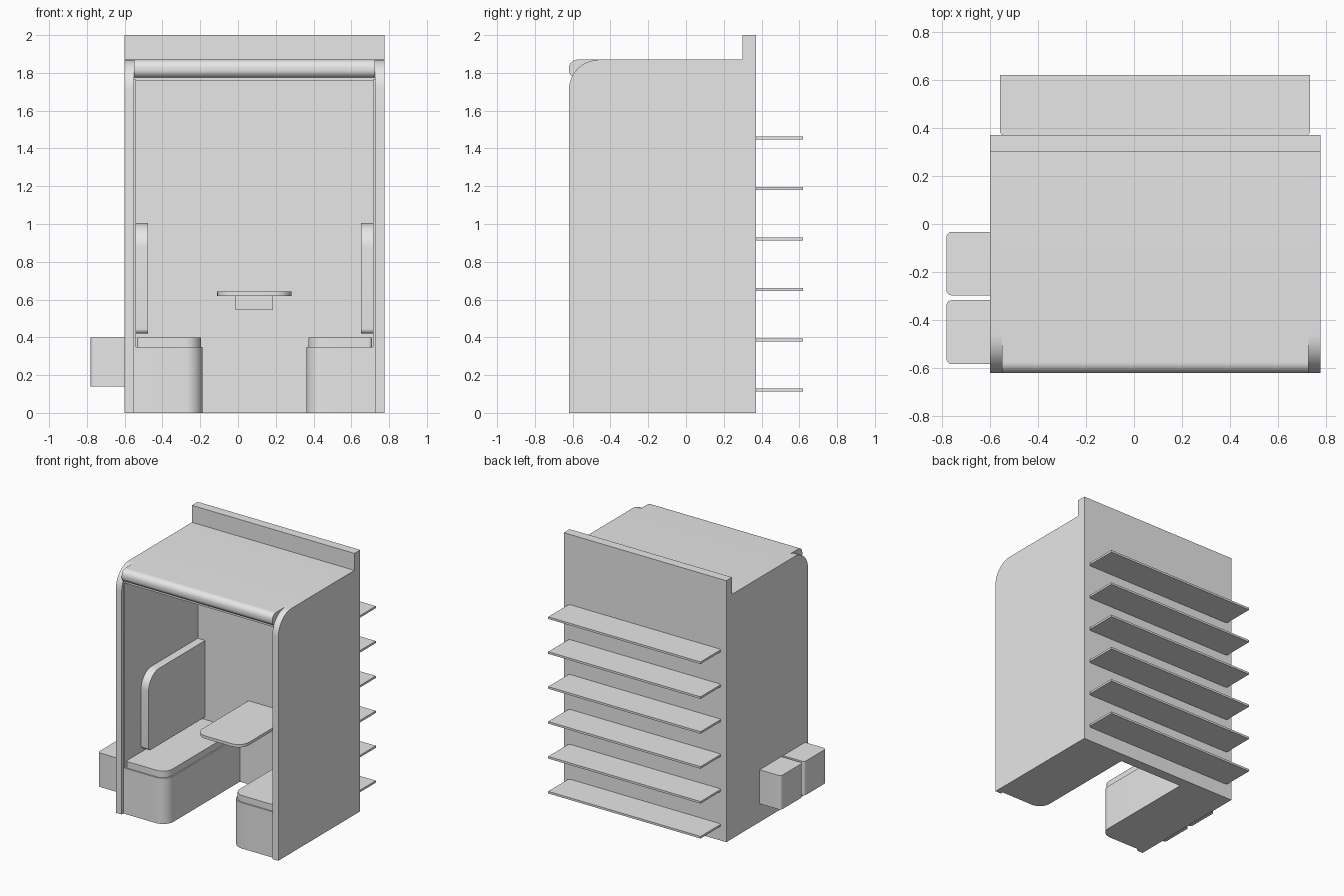
import bpy, bmesh, math

if "Cube" in bpy.data.objects:
    bpy.data.objects.remove(bpy.data.objects["Cube"])

CX = 0.0875                       # centre plane of the booth body
grey = bpy.data.materials.new("light_grey")
grey.diffuse_color = (0.8, 0.8, 0.8, 1)
grey.use_nodes = True
grey.node_tree.nodes["Principled BSDF"].inputs["Base Color"].default_value = grey.diffuse_color


def rounded(a0, b0, a1, b1, radii, n=10):
    """Rectangle outline; radii for corners (a0,b0), (a1,b0), (a1,b1), (a0,b1)."""
    corners = [(a0, b0, 1, 1), (a1, b0, -1, 1), (a1, b1, -1, -1), (a0, b1, 1, -1)]
    pts = []
    for i, ((a, b, sa, sb), r) in enumerate(zip(corners, radii)):
        if r == 0:
            pts.append((a, b))
            continue
        for k in range(n + 1):
            t = math.pi + math.pi / 2 * (i + k / n)
            pts.append((a + sa * r + r * math.cos(t), b + sb * r + r * math.sin(t)))
    return pts


def prism(name, outline, axis, lo, hi, mirror=False):
    """Extrude an outline along an axis, optionally mirrored across the booth."""
    def place(a, b, h):
        x, y, z = (h, a, b) if axis == "x" else (a, b, h)
        return (2 * CX - x if mirror else x, y, z)
    bm = bmesh.new()
    low = [bm.verts.new(place(a, b, lo)) for a, b in outline]
    high = [bm.verts.new(place(a, b, hi)) for a, b in outline]
    bm.faces.new(low)
    bm.faces.new(high)
    for i in range(len(low)):
        j = (i + 1) % len(low)
        bm.faces.new((low[i], low[j], high[j], high[i]))
    bmesh.ops.recalc_face_normals(bm, faces=bm.faces)
    mesh = bpy.data.meshes.new(name)
    bm.to_mesh(mesh)
    bm.free()
    ob = bpy.data.objects.new(name, mesh)
    bpy.context.collection.objects.link(ob)
    mesh.materials.append(grey)
    bpy.context.view_layer.objects.active = ob
    bpy.ops.object.select_all(action="DESELECT")
    ob.select_set(True)
    bpy.ops.object.shade_smooth_by_angle(angle=math.radians(30))
    return ob


def box(name, x0, x1, y0, y1, z0, z1, mirror=False):
    return prism(name, rounded(x0, y0, x1, y1, (0, 0, 0, 0)), "z", z0, z1, mirror)


# Shell: back wall and bullnosed roof
box("back_wall", -0.6, 0.775, 0.30, 0.37, 0, 2.0)
prism("roof", rounded(-0.62, 1.775, 0.30, 1.87, (0.04, 0, 0, 0.045)), "x", -0.55, 0.725)

# Inner linings
box("back_lining", -0.54, 0.715, 0.285, 0.30, 0.40, 1.765)
box("lower_back_lining", -0.54, 0.715, 0.29, 0.30, 0, 0.40)
box("ceiling_lining", -0.55, 0.725, -0.59, 0.30, 1.76, 1.775)

# Paired side parts
for side, mir in (("left", False), ("right", True)):
    prism(side + "_wall", rounded(-0.62, 0, 0.30, 1.87, (0, 0, 0, 0.16)), "x", -0.6, -0.55, mir)
    box(side + "_lining", -0.55, -0.54, -0.60, 0.30, 0, 1.765, mir)
    prism(side + "_bench_base", rounded(-0.54, -0.60, -0.187, 0.29, (0, 0.09, 0, 0)),
          "z", 0, 0.35, mir)
    prism(side + "_bench_cushion", rounded(-0.535, -0.59, -0.197, 0.285, (0.02, 0.08, 0, 0)),
          "z", 0.35, 0.40, mir)
    prism(side + "_backrest", rounded(-0.40, 0.42, 0.285, 1.005, (0.025, 0, 0, 0.13)),
          "x", -0.54, -0.477, mir)

# Table on a wall bracket
prism("table_top", rounded(-0.11, -0.36, 0.283, 0.285, (0.09, 0.09, 0, 0)), "z", 0.62, 0.642)
box("table_bracket", -0.012, 0.185, 0.13, 0.285, 0.545, 0.62)

# Shelves on the back
for i in range(6):
    z = 0.12 + i * 0.267
    prism("shelf_%d" % (i + 1), rounded(-0.557, 0.37, 0.732, 0.62, (0.015, 0.015, 0, 0), 4),
          "z", z - 0.008, z + 0.008)

# Outer boxes on the left wall
for name, y0, y1 in (("rear_side_box", -0.297, -0.033), ("front_side_box", -0.583, -0.317)):
    prism(name, rounded(-0.78, y0, -0.6, y1, (0.022, 0, 0, 0.022), 5), "z", 0.14, 0.40)
